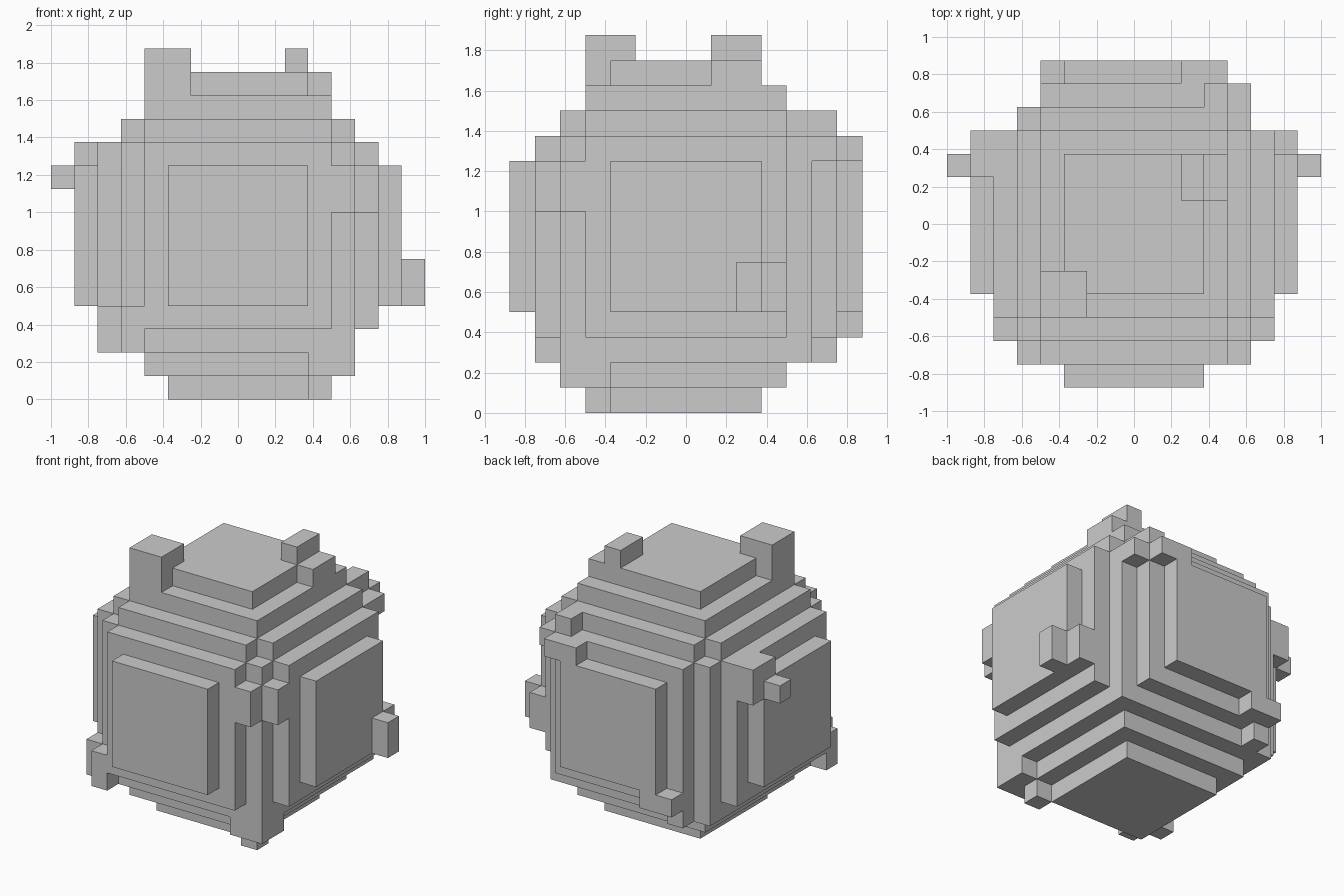
import bpy, bmesh
from itertools import product

if "Cube" in bpy.data.objects:
    bpy.data.objects.remove(bpy.data.objects["Cube"])

U = 0.125          # size of one block
cells = set()


def box(x0, x1, y0, y1, z0, z1):
    """All block cells inside a box given in block units."""
    return set(product(range(x0, x1), range(y0, y1), range(z0, z1)))


def centred(hx, hy, hz):
    return box(-hx, hx, -hy, hy, 7 - hz, 7 + hz)


# Core cube with two stepped plates on each of its six sides
cells |= centred(5, 5, 5)
for reach, half in ((6, 4), (7, 3)):
    cells |= centred(reach, half, half)
    cells |= centred(half, reach, half)
    cells |= centred(half, half, reach)

# Notched upper corners
for x, y in product((-5, 4), repeat=2):
    cells.discard((x, y, 11))

# Extra lumps, corner by corner
lumps = [
    # front right, bottom
    (3, 5, -5, -3, 1, 3), (3, 4, -4, -3, 0, 1),
    # front left, bottom
    (-5, -4, -6, -5, 2, 4), (-6, -5, -5, -4, 2, 4),
    # front right, top
    (4, 5, -6, -5, 8, 10), (5, 6, -5, -4, 8, 10),
    # front left, top
    (-4, -2, -4, -2, 13, 15),
    # back right, top
    (2, 3, 1, 3, 14, 15), (3, 4, 1, 3, 13, 14),
    (3, 4, 5, 6, 11, 12), (4, 5, 5, 6, 10, 11), (2, 4, 6, 7, 10, 11),
    # back left, top
    (-7, -6, 3, 4, 9, 11), (-7, -6, 2, 3, 10, 11), (-8, -7, 2, 3, 9, 10),
    # back right, bottom
    (7, 8, 2, 3, 4, 6), (6, 7, 3, 4, 4, 6),
    # back left, bottom
    (-4, -2, 6, 7, 3, 4), (-4, -3, 5, 6, 2, 3),
]
for lump in lumps:
    cells |= box(*lump)


def skin(name, cells):
    """Make a mesh of only the outer block faces, merged where coplanar."""
    bm = bmesh.new()
    verts = {}

    def vert(p):
        if p not in verts:
            verts[p] = bm.verts.new([c * U for c in p])
        return verts[p]

    for cell in cells:
        for axis, side in product(range(3), (0, 1)):
            near = list(cell)
            near[axis] += 1 if side else -1
            if tuple(near) in cells:
                continue
            b, c = (axis + 1) % 3, (axis + 2) % 3
            loop = []
            for db, dc in ((0, 0), (1, 0), (1, 1), (0, 1)):
                p = list(cell)
                p[axis] += side
                p[b] += db
                p[c] += dc
                loop.append(vert(tuple(p)))
            bm.faces.new(loop if side else loop[::-1])
    bmesh.ops.dissolve_limit(bm, angle_limit=0.01, verts=bm.verts[:], edges=bm.edges[:])
    mesh = bpy.data.meshes.new(name)
    bm.to_mesh(mesh)
    bm.free()
    obj = bpy.data.objects.new(name, mesh)
    bpy.context.collection.objects.link(obj)
    return obj


skin("blocky_boulder", cells)
